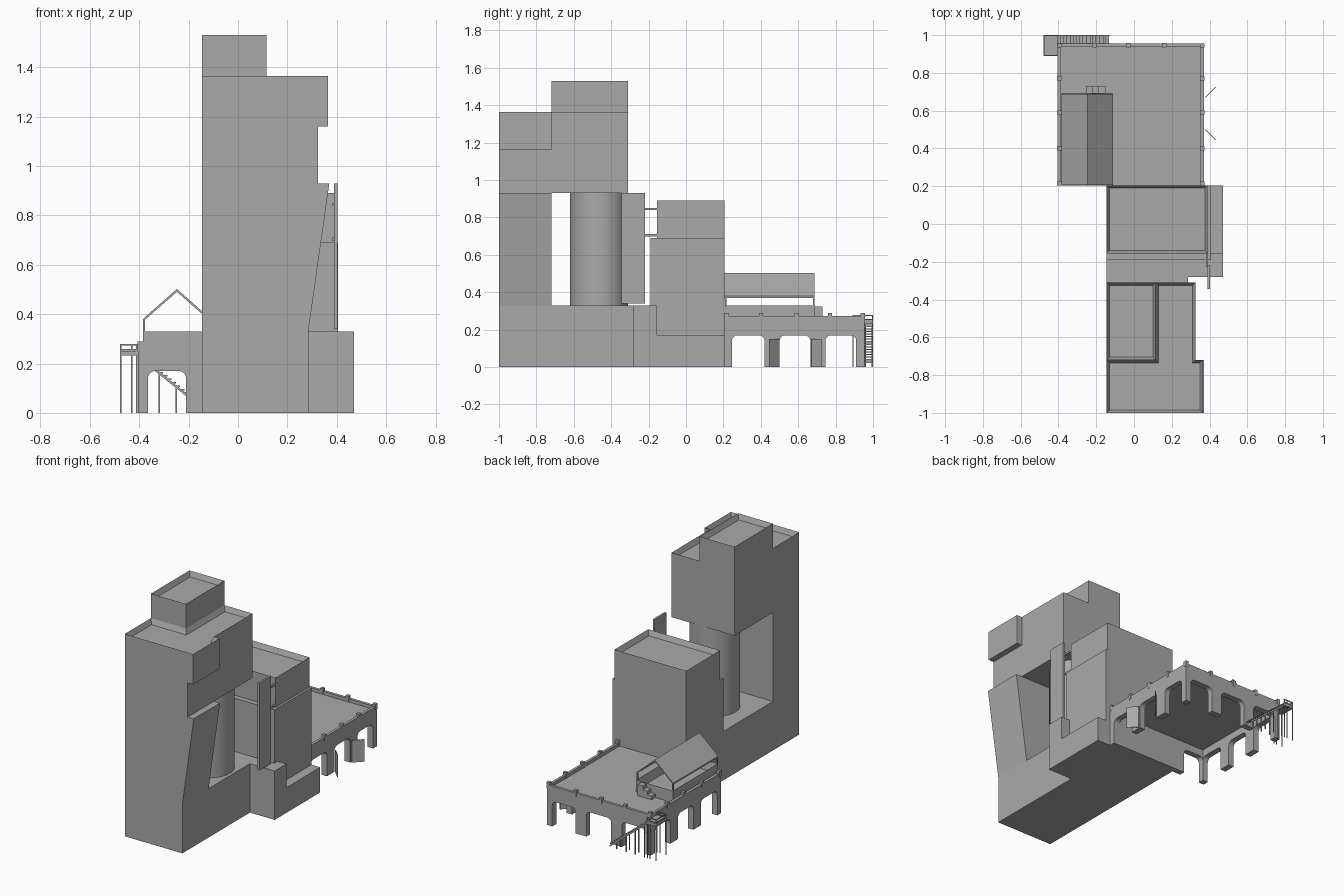
import bpy, bmesh, math
from mathutils import Vector

cube = bpy.data.objects.get("Cube")
if cube:
    bpy.data.objects.remove(cube)

concrete = bpy.data.materials.new("grey concrete")
concrete.use_nodes = True
GREY = (0.4, 0.4, 0.4, 1)
concrete.diffuse_color = GREY
concrete.node_tree.nodes["Principled BSDF"].inputs["Base Color"].default_value = GREY


def prism(name, pts, axis, lo, hi, rim=0, depth=0.035):
    """Extrude a 2D outline along an axis; rim > 0 sinks the top inside a parapet."""
    place = {"x": lambda a, b: (lo, a, b),
             "y": lambda a, b: (a, lo, b),
             "z": lambda a, b: (a, b, lo)}[axis]
    step = Vector([(hi - lo) * (axis == k) for k in "xyz"])
    bm = bmesh.new()
    face = bm.faces.new([bm.verts.new(place(*p)) for p in pts])
    ext = bmesh.ops.extrude_face_region(bm, geom=[face], use_keep_orig=True)["geom"]
    bmesh.ops.translate(bm, vec=step, verts=[v for v in ext if isinstance(v, bmesh.types.BMVert)])
    bmesh.ops.recalc_face_normals(bm, faces=bm.faces)
    if rim:
        top = max(bm.faces, key=lambda f: f.calc_center_median().z)
        bmesh.ops.inset_region(bm, faces=[top], thickness=rim, use_even_offset=True)
        bmesh.ops.translate(bm, vec=(0, 0, -depth), verts=top.verts)
    mesh = bpy.data.meshes.new(name)
    bm.to_mesh(mesh)
    bm.free()
    mesh.materials.append(concrete)
    obj = bpy.data.objects.new(name, mesh)
    bpy.context.collection.objects.link(obj)
    return obj


def box(name, x0, x1, y0, y1, z0, z1, rim=0, depth=0.035):
    return prism(name, [(x0, y0), (x1, y0), (x1, y1), (x0, y1)], "z", z0, z1, rim, depth)


def post(name, x, y, z0, z1, s=0.004):
    return box(name, x - s, x + s, y - s, y + s, z0, z1)


def arcade(name, start, end, openings, axis, lo, hi, top=0.25, head=0.17, r=0.03):
    """Wall standing on piers, with round-cornered openings cut from below."""
    pts = [(start, 0)]
    for a, b in openings:
        pts.append((a, 0))
        for cx, a0 in ((a + r, math.pi), (b - r, math.pi / 2)):
            for i in range(5):
                t = a0 - i * math.pi / 8
                pts.append((cx + r * math.cos(t), head - r + r * math.sin(t)))
        pts.append((b, 0))
    pts += [(end, 0), (end, top), (start, top)]
    return prism(name, pts, axis, lo, hi)


W = -0.145  # shared flush side of the tall volumes

# Podium
box("podium_front", W, 0.285, -1, -0.28, 0, 0.33)
box("podium_rear", W, 0.385, -0.28, 0.205, 0, 0.33)
box("podium_side_high", 0.28, 0.47, -0.28, -0.155, 0, 0.33)
box("podium_side_low", 0.38, 0.47, -0.155, 0.205, 0, 0.17)

# Tower: flared leg, round core, overhanging top and penthouse
prism("tower_leg", [(W, 0.33), (0.285, 0.33), (0.37, 0.93), (W, 0.93)], "y", -1, -0.72)
box("tower_body", W, 0.325, -1, -0.31, 0.93, 1.16)
prism("tower_top", [(W, -1), (0.365, -1), (0.365, -0.72), (0.325, -0.72), (0.325, -0.31),
                    (0.115, -0.31), (0.115, -0.72), (W, -0.72)], "z", 1.16, 1.365, 0.015)
box("penthouse", W, 0.115, -0.72, -0.31, 1.16, 1.53, 0.015)

bpy.ops.mesh.primitive_cylinder_add(vertices=48, radius=0.155, depth=0.6, location=(0.11, -0.465, 0.63))
core = bpy.context.object
core.name = "round_core"
core.data.materials.append(concrete)
bpy.ops.object.shade_smooth_by_angle()

# Rear block with detached fin
box("rear_block_lower", W, 0.405, -0.19, 0.205, 0.33, 0.69)
box("rear_block_side", 0.38, 0.405, -0.155, 0.205, 0.17, 0.33)
box("rear_block_upper", W, 0.39, -0.155, 0.205, 0.69, 0.89, 0.015)
box("fin", 0.388, 0.402, -0.345, -0.22, 0.34, 0.93)
for z in (0.705, 0.845):
    box("fin_tie", 0.38, 0.392, -0.225, -0.15, z - 0.006, z + 0.006)

# Terrace on arcades
X0, X1, Y0, Y1, T = -0.405, 0.37, 0.205, 0.955, 0.04
side_gaps = [(0.245, 0.42), (0.5, 0.665), (0.745, 0.91)]
arcade("arcade_left", Y0, Y1, side_gaps, "x", X1 - T, X1)
arcade("arcade_right", Y0, Y1, side_gaps, "x", X0, X0 + T)
arcade("arcade_back", X0, X1, [(-0.365, -0.19), (-0.11, 0.075), (0.155, 0.33)], "y", Y1 - T, Y1)
arcade("arcade_front", X0, X1, [(-0.365, -0.21)], "y", Y0, Y0 + T)
box("terrace_deck", X0 + 0.01, X1 - 0.01, Y0, Y1 - 0.01, 0.22, 0.25)

# Terrace curb and posts
C = 0.018
for x in (X0, X1 - C):
    box("curb_side", x, x + C, Y0, Y1, 0.25, 0.272)
    for y in (0.215, 0.4, 0.59, 0.77, 0.945):
        post("curb_post", x + C / 2, y, 0.25, 0.29, 0.011)
box("curb_back", X0, X1, Y1 - C, Y1, 0.25, 0.272)
for x in (-0.21, -0.03, 0.16):
    post("curb_post", x, Y1 - C / 2, 0.25, 0.29, 0.011)

# Open door leaves
for y, d in ((0.5, -0.055), (0.67, 0.055)):
    prism("door_leaf", [(0.375, y), (0.43, y + d), (0.436, y + d), (0.381, y)], "z", 0, 0.15)

# Gabled pavilion
L, R, M = -0.385, -0.11, -0.2475
box("pavilion_walls", L, R, 0.21, 0.69, 0.25, 0.33, 0.012, 0.06)
prism("pavilion_roof", [(L, 0.37), (M, 0.49), (R, 0.37), (R, 0.38), (M, 0.502), (L, 0.38)], "y", 0.207, 0.687)
for x in (L + 0.005, R - 0.005):
    for y in (0.213, 0.682):
        post("pavilion_post", x, y, 0.32, 0.375)
for i in range(3):
    box("pavilion_step", -0.255 + 0.033 * i, -0.15, 0.69, 0.73, 0.25 + 0.025 * i, 0.275 + 0.025 * i)

# Outside stair and landing
box("landing", -0.478, X0, 0.89, 1.0, 0.232, 0.25)
for z in (0.255, 0.275):
    box("landing_rail_outer", -0.478, -0.473, 0.89, 1.0, z - 0.003, z + 0.003)
    for y in (0.89, 0.995):
        box("landing_rail_end", -0.478, X0, y, y + 0.005, z - 0.003, z + 0.003)
for x in (-0.475, -0.43, -0.41):
    for y in (0.893, 0.997):
        post("landing_post", x, y, 0, 0.278, 0.0025)
N = 16
for i in range(N):
    x = X0 + i * 0.275 / N
    z = 0.235 - i * 0.22 / N
    box("stair_tread", x, x + 0.016, Y1, 1.0, z - 0.006, z)
    if i % 4 == 1:
        for y in (Y1 + 0.004, 0.996):
            post("stair_post", x, y, 0, z, 0.003)
for y in (Y1, 0.996):
    prism("stair_stringer", [(X0, 0.225), (X0, 0.237), (-0.13, 0.015), (-0.13, 0.003)], "y", y, y + 0.004)
